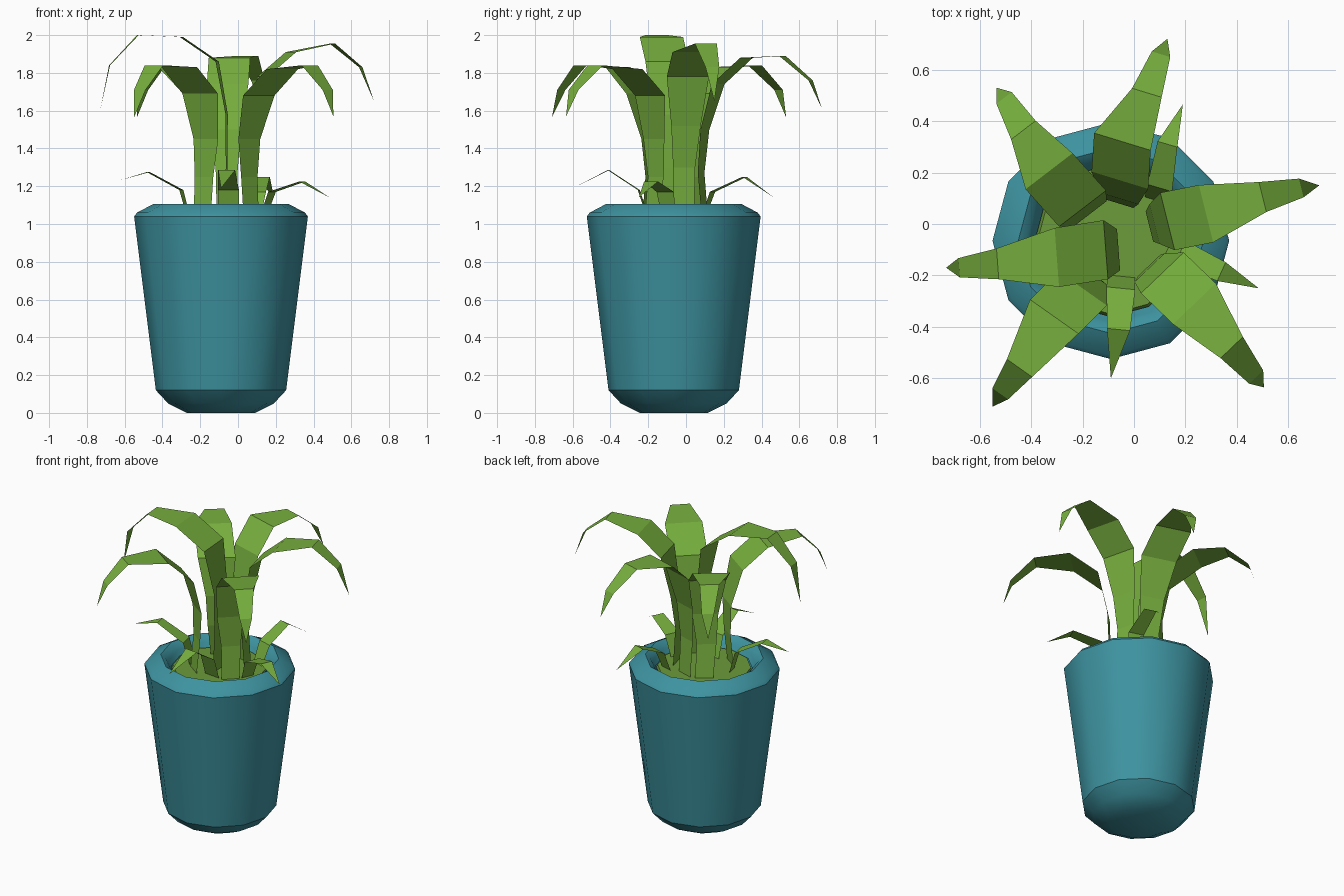
import bpy, bmesh, math
from mathutils import Vector


def material(name, rgb):
    m = bpy.data.materials.new(name)
    m.diffuse_color = (*rgb, 1)
    return m


TEAL = material("teal_glaze", (0.047, 0.29, 0.35))
LEAF = material("leaf_green", (0.18, 0.42, 0.047))
SOIL = material("moss_green", (0.15, 0.33, 0.043))
CX, CY, SIDES = -0.09, -0.065, 12


def finish(name, bm, mat):
    me = bpy.data.meshes.new(name)
    bm.to_mesh(me)
    bm.free()
    me.materials.append(mat)
    ob = bpy.data.objects.new(name, me)
    bpy.context.collection.objects.link(ob)
    return ob


def lathe(name, profile, mat, cap_start=True, cap_end=False):
    bm = bmesh.new()
    rings = [[bm.verts.new((CX + r * math.cos(2 * math.pi * i / SIDES),
                            CY + r * math.sin(2 * math.pi * i / SIDES), z))
              for i in range(SIDES)] for r, z in profile]
    for a, b in zip(rings, rings[1:]):
        for i in range(SIDES):
            j = (i + 1) % SIDES
            bm.faces.new((a[i], a[j], b[j], b[i]))
    if cap_start:
        bm.faces.new(rings[0][::-1])
    if cap_end:
        bm.faces.new(rings[-1])
    return finish(name, bm, mat)


def leaf(name, path, widths):
    """Flat strip along a path of points, ending in a point."""
    bm = bmesh.new()
    pts = [Vector(p) for p in path]
    d = pts[-1] - pts[0]
    side = Vector((-d.y, d.x, 0)).normalized()
    rows = [(bm.verts.new(p + side * w / 2), bm.verts.new(p - side * w / 2))
            for p, w in zip(pts[:-1], widths)]
    for (l0, r0), (l1, r1) in zip(rows, rows[1:]):
        bm.faces.new((l0, r0, r1, l1))
    bm.faces.new((*rows[-1], bm.verts.new(pts[-1])))
    return finish(name, bm, LEAF)


# Pot: tapered body, chamfered foot and rim, stepped inner lip
pot = lathe("pot", [(0.18, 0), (0.28, 0.05), (0.345, 0.12), (0.46, 1.04), (0.445, 1.06),
                    (0.36, 1.105), (0.33, 1.085), (0.315, 1.06), (0.295, 1.03)], TEAL)
bpy.context.view_layer.objects.active = pot
pot.select_set(True)
bpy.ops.object.shade_smooth_by_angle(angle=math.radians(32))

# Soil disc inside the pot
lathe("soil", [(0.30, 1.0), (0.285, 1.04)], SOIL, True, True)

# Long arching leaves: base, lower, middle, shoulder, crest, droop, near tip, tip
BIG = (0.11, 0.12, 0.16, 0.23, 0.23, 0.12, 0.075)
leaf("leaf_left", [(-0.07, -0.12, 1.03), (-0.06, -0.11, 1.3), (-0.06, -0.1, 1.58), (-0.11, -0.1, 1.86),
                   (-0.30, -0.13, 1.99), (-0.53, -0.155, 2.0), (-0.68, -0.17, 1.84), (-0.73, -0.17, 1.6)], BIG)
leaf("leaf_right", [(0.08, -0.01, 1.03), (0.06, -0.01, 1.3), (0.08, 0.0, 1.52), (0.13, 0.01, 1.78),
                    (0.28, 0.04, 1.91), (0.5, 0.105, 1.955), (0.65, 0.14, 1.83), (0.72, 0.15, 1.65)], BIG)
leaf("leaf_front_left", [(-0.19, -0.2, 1.03), (-0.18, -0.18, 1.25), (-0.17, -0.19, 1.45), (-0.2, -0.25, 1.69),
                         (-0.31, -0.36, 1.83), (-0.445, -0.56, 1.84), (-0.52, -0.66, 1.71),
                         (-0.55, -0.71, 1.565)], BIG)
leaf("leaf_front_right", [(0.07, -0.18, 1.03), (0.06, -0.16, 1.25), (0.06, -0.17, 1.45), (0.11, -0.19, 1.68),
                          (0.235, -0.31, 1.82), (0.38, -0.48, 1.84), (0.475, -0.595, 1.71),
                          (0.505, -0.635, 1.57)], BIG)
leaf("leaf_back_left", [(-0.19, 0.08, 1.03), (-0.18, 0.04, 1.25), (-0.17, 0.04, 1.45), (-0.2, 0.06, 1.69),
                        (-0.33, 0.205, 1.83), (-0.43, 0.365, 1.84), (-0.505, 0.49, 1.71),
                        (-0.535, 0.53, 1.565)], BIG)
leaf("leaf_back", [(-0.06, 0.1, 1.03), (-0.06, 0.08, 1.27), (-0.06, 0.1, 1.5), (-0.055, 0.17, 1.74),
                   (-0.045, 0.32, 1.88), (0.05, 0.51, 1.89), (0.105, 0.66, 1.76), (0.13, 0.72, 1.61)], BIG)

# Short outer sprouts
SMALL = (0.08, 0.10, 0.08)
leaf("sprout_front", [(-0.05, -0.2, 1.03), (-0.05, -0.25, 1.18), (-0.06, -0.41, 1.285), (-0.09, -0.6, 1.19)],
     (0.11, 0.11, 0.09))
leaf("sprout_left", [(-0.26, -0.11, 1.03), (-0.30, -0.12, 1.18), (-0.475, -0.15, 1.275), (-0.63, -0.19, 1.23)], SMALL)
leaf("sprout_right", [(0.13, -0.09, 1.03), (0.18, -0.11, 1.17), (0.34, -0.185, 1.225), (0.485, -0.25, 1.14)], SMALL)
leaf("sprout_back", [(0.08, 0.09, 1.03), (0.1, 0.14, 1.17), (0.13, 0.31, 1.25), (0.19, 0.465, 1.14)], SMALL)
